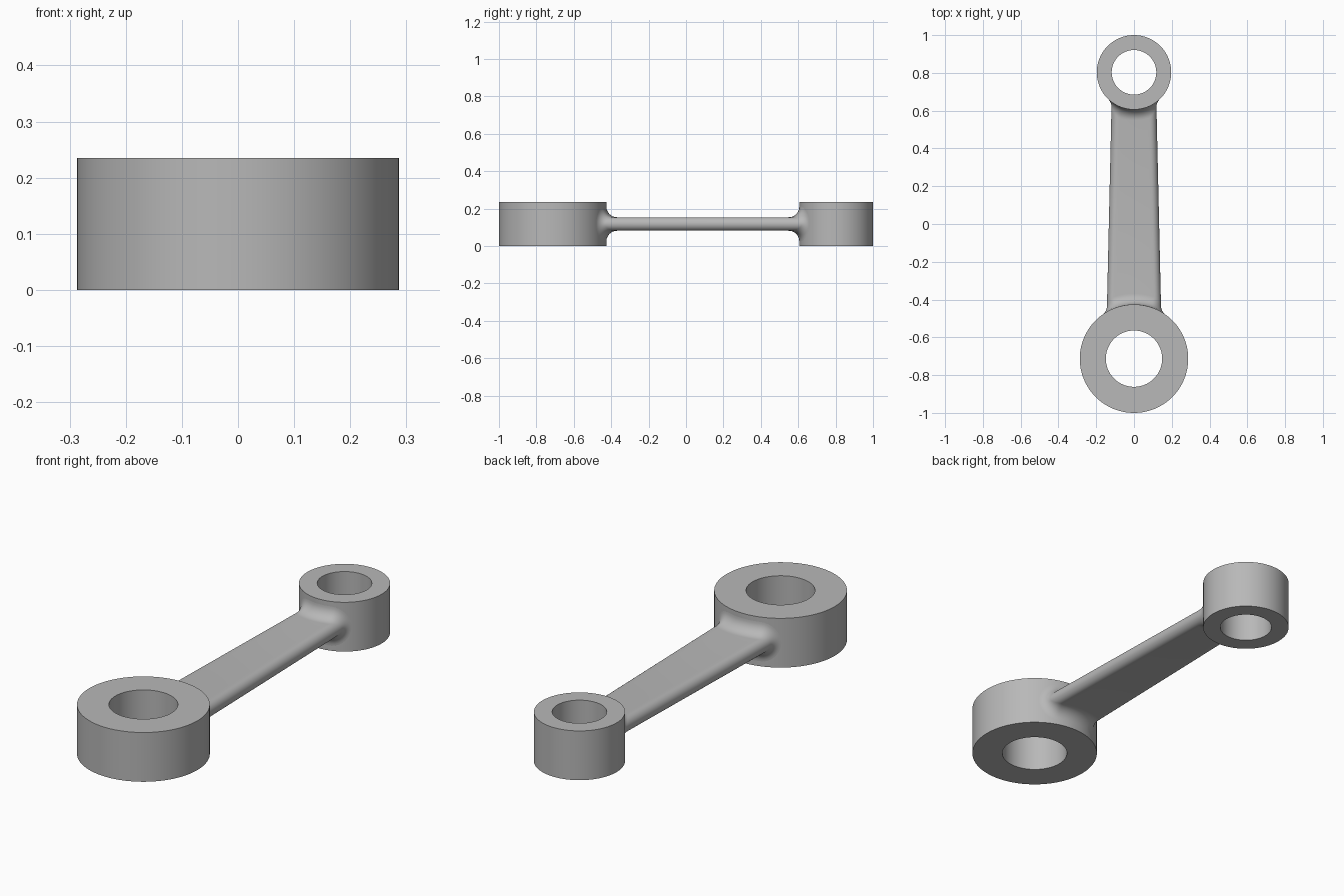
import bpy, bmesh, math
from mathutils import Vector

cube = bpy.data.objects.get("Cube")
if cube:
    bpy.data.objects.remove(cube, do_unlink=True)

HEIGHT = 0.235
MID = HEIGHT / 2
HALF_THICK = 0.036
FILLET = 0.058
BIG = dict(y=-0.713, outer=0.287, bore=0.149)
SMALL = dict(y=0.803, outer=0.197, bore=0.118)

steel = bpy.data.materials.new("grey_steel")
steel.use_nodes = True
colour = (0.48, 0.48, 0.48, 1)
steel.diffuse_color = colour
steel.node_tree.nodes["Principled BSDF"].inputs["Base Color"].default_value = colour


def add_object(name, bm):
    bmesh.ops.recalc_face_normals(bm, faces=bm.faces)
    mesh = bpy.data.meshes.new(name)
    bm.to_mesh(mesh)
    bm.free()
    mesh.materials.append(steel)
    obj = bpy.data.objects.new(name, mesh)
    bpy.context.collection.objects.link(obj)
    bpy.ops.object.select_all(action='DESELECT')
    obj.select_set(True)
    bpy.context.view_layer.objects.active = obj
    bpy.ops.object.shade_smooth_by_angle(angle=math.radians(35))
    return obj


def bridge(bm, loops, closed=False):
    """Skin consecutive vertex loops with quads."""
    pairs = list(zip(loops, loops[1:]))
    if closed:
        pairs.append((loops[-1], loops[0]))
    for a, b in pairs:
        for i in range(len(a)):
            j = (i + 1) % len(a)
            bm.faces.new((a[i], a[j], b[j], b[i]))


# Bored bosses at both ends
def boss(name, spec, segments=128):
    bm = bmesh.new()
    loops = []
    profile = [(spec["bore"], 0), (spec["outer"], 0),
               (spec["outer"], HEIGHT), (spec["bore"], HEIGHT)]
    for r, z in profile:
        angles = [math.tau * i / segments for i in range(segments)]
        loops.append([bm.verts.new((r * math.cos(a), spec["y"] + r * math.sin(a), z))
                      for a in angles])
    bridge(bm, loops, closed=True)
    return add_object(name, bm)


boss("big_end", BIG)
boss("small_end", SMALL)


# Shank cross-section: a flat bar with fully rounded edges
def section(half_width, flat_steps=16, round_steps=16):
    flat = half_width - HALF_THICK
    points = []
    for side in (1, -1):
        for i in range(round_steps + 1):
            a = -math.pi / 2 + math.pi * i / round_steps
            n = Vector((side * math.cos(a), 0, side * math.sin(a)))
            points.append((Vector((side * flat, 0, MID)) + n * HALF_THICK, n))
        for i in range(1, flat_steps):
            x = side * flat * (1 - 2 * i / flat_steps)
            n = Vector((0, 0, side))
            points.append((Vector((x, 0, MID)) + n * HALF_THICK, n))
    return points


# Rolling-ball fillet from a boss wall (first loop) out to the shank (last loop)
def fillet_loops(bm, spec, direction, half_width, steps=10):
    loops = [[] for _ in range(steps + 1)]
    for p, n in section(half_width):
        ball = p + n * FILLET
        reach = math.sqrt((spec["outer"] + FILLET) ** 2 - ball.x ** 2)
        ball.y = spec["y"] + direction * reach
        to_wall = Vector((-ball.x, spec["y"] - ball.y, 0)).normalized()
        angle = to_wall.angle(-n)
        for k in range(steps + 1):
            t = k / steps
            d = (to_wall * math.sin((1 - t) * angle) - n * math.sin(t * angle)) / math.sin(angle)
            loops[k].append(bm.verts.new(ball + d * FILLET))
    return loops


# Tapered shank blending into both bosses
bm = bmesh.new()
wide = fillet_loops(bm, BIG, 1, 0.143)
narrow = fillet_loops(bm, SMALL, -1, 0.119)
bridge(bm, wide + narrow[::-1])
add_object("shank", bm)
